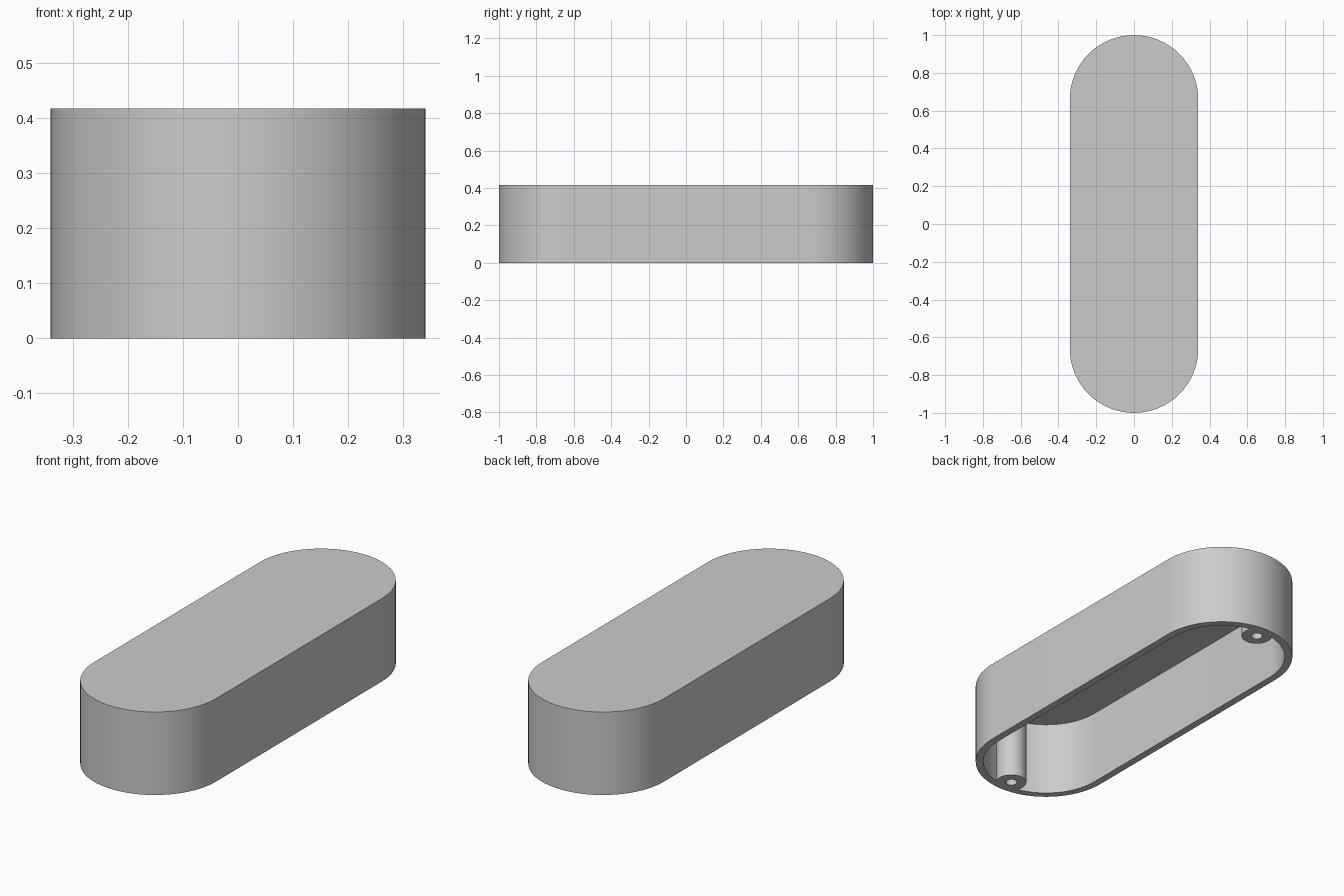
import bpy
import bmesh
from math import pi, sin, cos, radians

HEIGHT, RADIUS, REACH = 0.417, 0.34, 0.66   # overall shell size
WALL = 0.037
BOSS_Y, BOSS_R, HOLE_R = 0.922, 0.073, 0.027

cube = bpy.data.objects.get("Cube")
if cube:
    bpy.data.objects.remove(cube, do_unlink=True)

grey = bpy.data.materials.new("plain_grey")
grey.use_nodes = True
colour = (0.6, 0.6, 0.6, 1)
grey.diffuse_color = colour
grey.node_tree.nodes["Principled BSDF"].inputs["Base Color"].default_value = colour


def prism(name, outline, bottom, top):
    """Extrude a closed outline upwards into a solid."""
    bm = bmesh.new()
    face = bm.faces.new([bm.verts.new((x, y, bottom)) for x, y in outline])
    new = bmesh.ops.extrude_face_region(bm, geom=[face])["geom"]
    verts = [v for v in new if isinstance(v, bmesh.types.BMVert)]
    bmesh.ops.translate(bm, vec=(0, 0, top - bottom), verts=verts)
    bmesh.ops.recalc_face_normals(bm, faces=bm.faces)
    mesh = bpy.data.meshes.new(name)
    bm.to_mesh(mesh)
    bm.free()
    mesh.materials.append(grey)
    obj = bpy.data.objects.new(name, mesh)
    bpy.context.collection.objects.link(obj)
    return obj


def stadium(radius, reach, steps=32):
    """Two half circles joined by straight sides."""
    half = [(radius * cos(pi * i / steps), reach + radius * sin(pi * i / steps))
            for i in range(steps + 1)]
    return half + [(-x, -y) for x, y in half]


def circle(radius, y, steps=32):
    return [(radius * cos(2 * pi * i / steps), y + radius * sin(2 * pi * i / steps))
            for i in range(steps)]


def combine(target, tool, operation):
    """Apply a boolean and discard the tool."""
    mod = target.modifiers.new(operation, "BOOLEAN")
    mod.operation, mod.object, mod.solver = operation, tool, "EXACT"
    bpy.context.view_layer.objects.active = target
    bpy.ops.object.modifier_apply(modifier=mod.name)
    bpy.data.objects.remove(tool, do_unlink=True)


# Hollow shell, open underneath
shell = prism("cover_shell", stadium(RADIUS, REACH), 0, HEIGHT)
cavity = prism("cavity", stadium(RADIUS - WALL, REACH), -0.1, HEIGHT - WALL)
combine(shell, cavity, "DIFFERENCE")

# Screw bosses merged into the end walls, each with a blind hole
for side in (-1, 1):
    boss = prism("screw_boss", circle(BOSS_R, side * BOSS_Y), 0, HEIGHT - WALL / 2)
    combine(shell, boss, "UNION")
for side in (-1, 1):
    hole = prism("screw_hole", circle(HOLE_R, side * BOSS_Y), -0.1, HEIGHT - 2 * WALL)
    combine(shell, hole, "DIFFERENCE")

# Smooth round walls, crisp rims
bpy.ops.object.select_all(action="DESELECT")
shell.select_set(True)
bpy.context.view_layer.objects.active = shell
bpy.ops.object.shade_smooth_by_angle(angle=radians(30))
